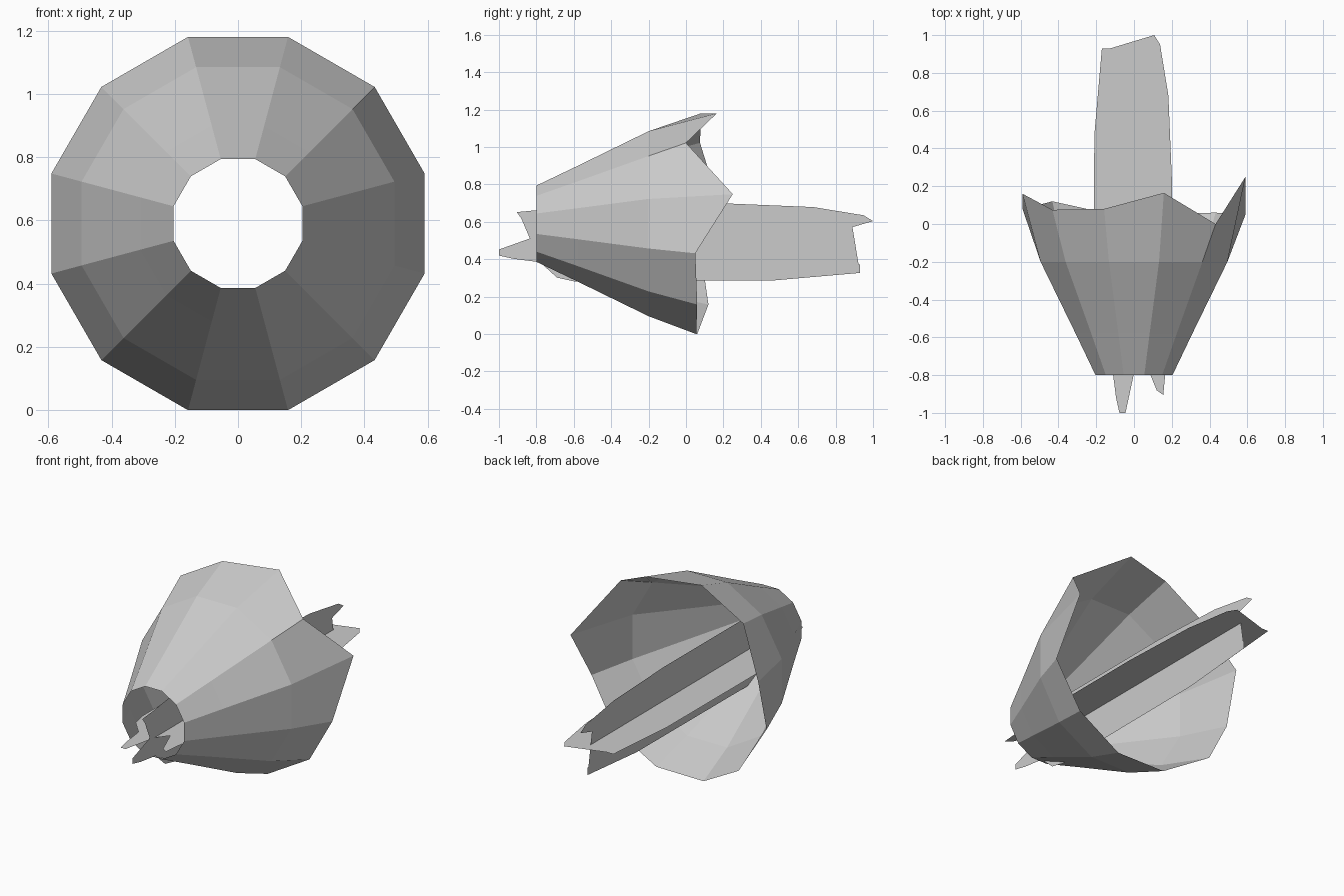
import bpy, bmesh, math

if "Cube" in bpy.data.objects:
    bpy.data.objects.remove(bpy.data.objects["Cube"])

CZ = 0.59  # height of the long axis


def make_object(name, bm):
    mesh = bpy.data.meshes.new(name)
    bm.to_mesh(mesh)
    bm.free()
    obj = bpy.data.objects.new(name, mesh)
    bpy.context.collection.objects.link(obj)
    return obj


# Flared twelve-sided open shell: rings of (radius, y), the last with a wavy rim
# (rim y values run counter-clockwise seen from the front, starting at the upper right side)
rim = [0.25, 0.0, 0.165, 0.08, 0.075, 0.16, 0.08, 0.12, 0.06, 0.055, 0.06, 0.05]
levels = [(0.211, [-0.8] * 12), (0.32, [-0.58] * 12),
          (0.512, [-0.2] * 12), (0.611, rim)]
bm = bmesh.new()
rings = []
for radius, ys in levels:
    ring = []
    for i, y in enumerate(ys):
        a = math.radians(15 + 30 * i)
        ring.append(bm.verts.new((radius * math.cos(a), y, CZ + radius * math.sin(a))))
    rings.append(ring)
for lower, upper in zip(rings, rings[1:]):
    for i in range(12):
        j = (i + 1) % 12
        bm.faces.new((lower[i], lower[j], upper[j], upper[i]))
make_object("flared_shell", bm)

# Jagged flat streak outline (across, along), used for both crossed sheets
streak = [(-0.21, 0.47), (-0.17, 0.93), (-0.125, 0.93), (-0.105, 0.77),
          (-0.03, 0.8), (0.0, 0.635), (0.052, 0.67), (0.075, 0.89),
          (0.107, 1.0), (0.138, 0.95), (0.182, 0.68), (0.202, 0.2),
          (0.2, -0.55), (0.165, -0.8), (0.155, -0.905), (0.12, -0.88),
          (0.055, -0.72), (0.0, -0.79), (-0.045, -1.0), (-0.077, -1.0),
          (-0.095, -0.92), (-0.113, -0.78), (-0.195, -0.69), (-0.215, -0.6)]


def sheet(name, place):
    bm = bmesh.new()
    bm.faces.new([bm.verts.new(place(u, v)) for u, v in reversed(streak)])
    bmesh.ops.triangulate(bm, faces=bm.faces[:])
    make_object(name, bm)


sheet("horizontal_streak", lambda u, v: (u, v, 0.497))
sheet("vertical_streak", lambda u, v: (0, v, 0.497 + u))
